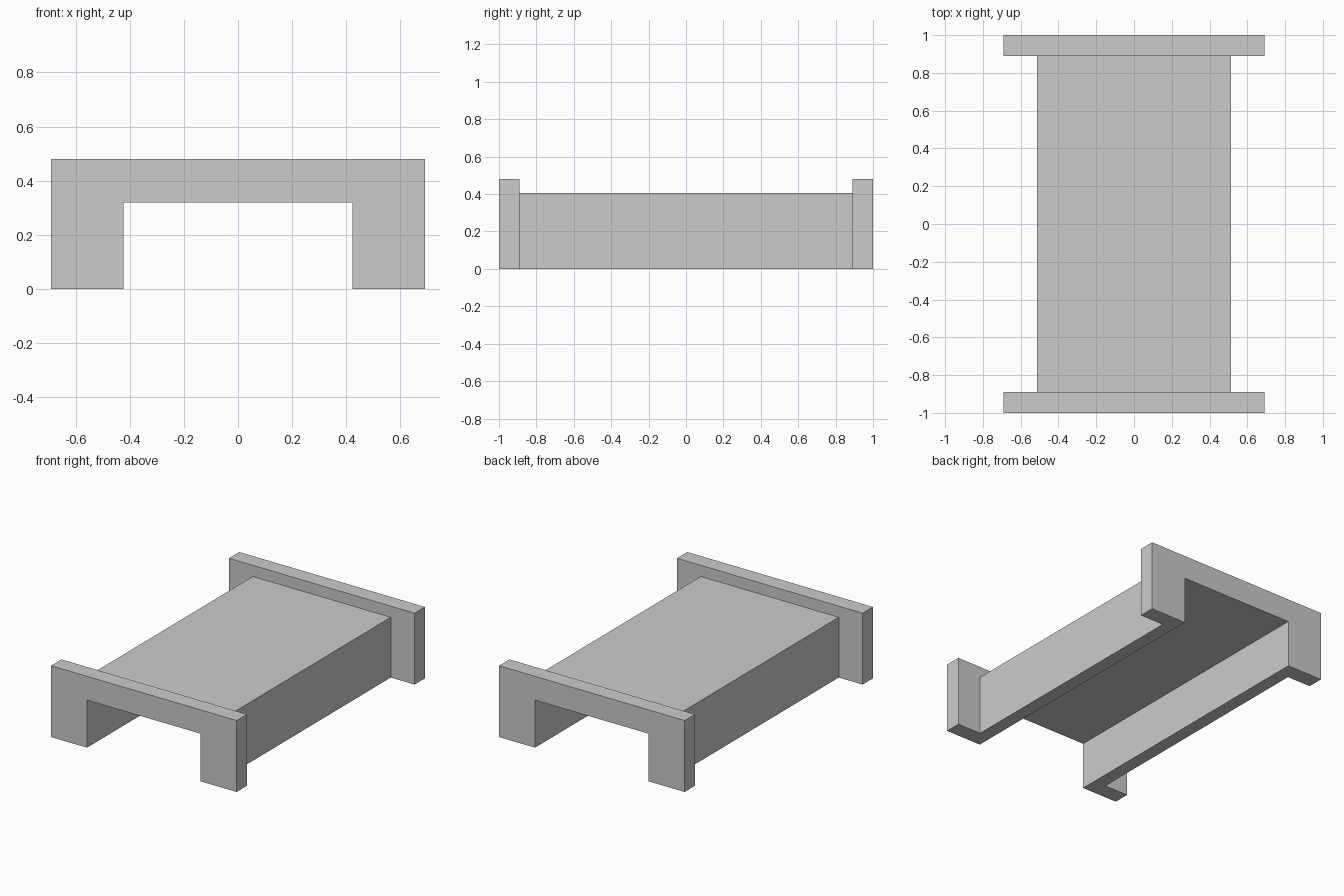
import bpy, bmesh

if "Cube" in bpy.data.objects:
    bpy.data.objects.remove(bpy.data.objects["Cube"])

grey = bpy.data.materials.new("light grey")
grey.diffuse_color = (0.6, 0.6, 0.6, 1)
grey.use_nodes = True
grey.node_tree.nodes["Principled BSDF"].inputs["Base Color"].default_value = grey.diffuse_color

INNER = (0.423, 0.32)      # half width and height of the channel opening
FLANGE = (0.69, 0.48)      # end arches
BODY = (0.513, 0.405)      # long middle span
SECTIONS = [(-1, FLANGE), (-0.89, FLANGE), (-0.89, BODY),
            (0.89, BODY), (0.89, FLANGE), (1, FLANGE)]

bm = bmesh.new()


def arch(y, size):
    w, h = size
    return [bm.verts.new((x, y, z)) for x, z in ((-w, 0), (-w, h), (w, h), (w, 0))]


def skin(a, b):
    for i in range(3):
        bm.faces.new((a[i], a[i + 1], b[i + 1], b[i]))


rings = [(y, arch(y, s), arch(y, INNER)) for y, s in SECTIONS]

for (y0, out0, in0), (y1, out1, in1) in zip(rings, rings[1:]):
    skin(out0, out1)                       # outer walls and flange steps
    if y1 > y0:
        skin(in1, in0)                     # channel walls and ceiling
        for i in (0, 3):                   # undersides of the legs
            bm.faces.new((out0[i], out1[i], in1[i], in0[i]))

# Arch-shaped end faces
for y, out, inn in (rings[0], rings[-1]):
    bm.faces.new(out + inn[::-1])

bmesh.ops.remove_doubles(bm, verts=bm.verts, dist=1e-5)
bmesh.ops.recalc_face_normals(bm, faces=bm.faces)

mesh = bpy.data.meshes.new("flanged_channel")
bm.to_mesh(mesh)
bm.free()
mesh.materials.append(grey)
bpy.context.collection.objects.link(bpy.data.objects.new("flanged_channel", mesh))
